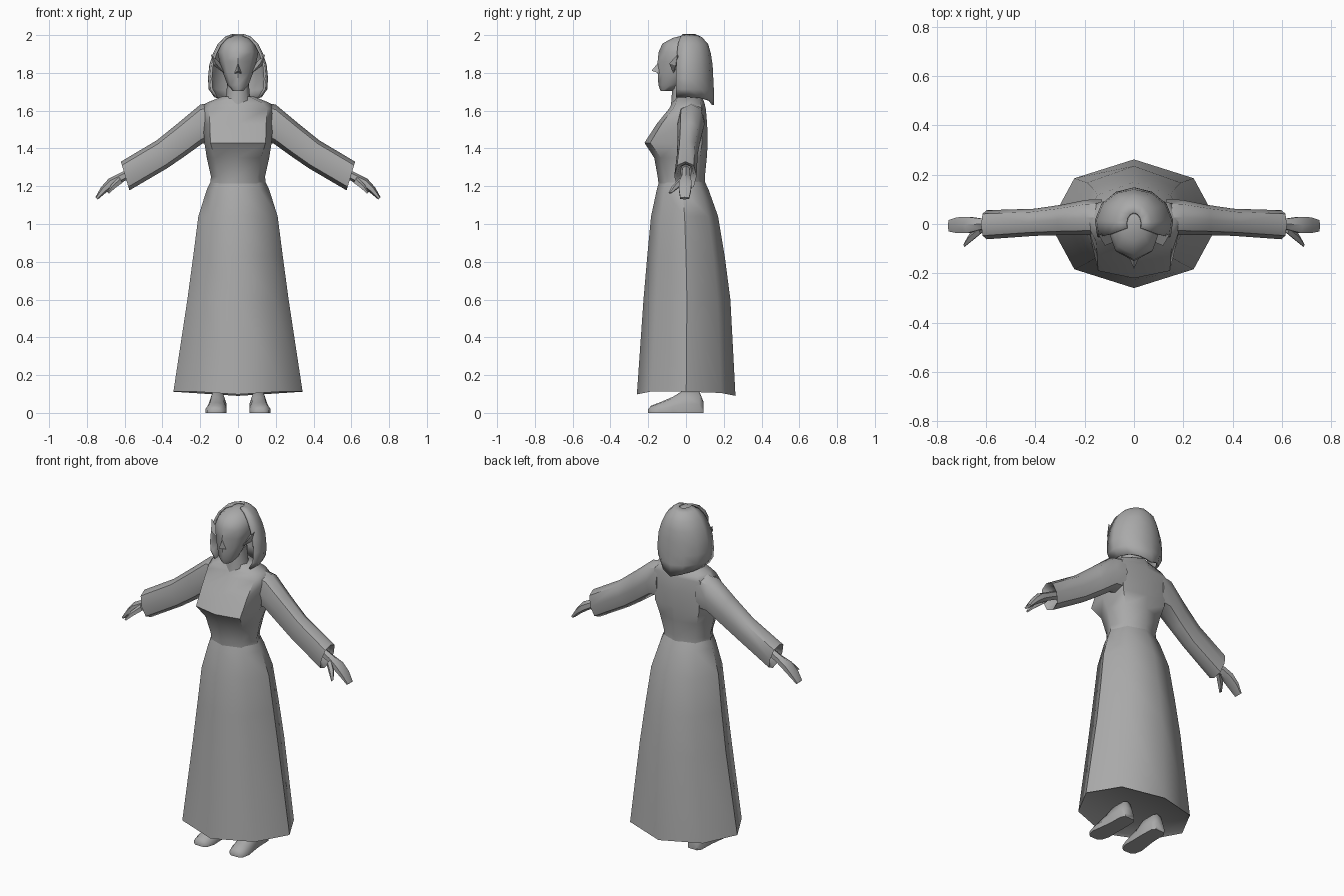
import bpy, bmesh, math
from mathutils import Vector

if "Cube" in bpy.data.objects:
    bpy.data.objects.remove(bpy.data.objects["Cube"])

grey = bpy.data.materials.new("plain_grey")
grey.diffuse_color = (0.4, 0.4, 0.4, 1)
grey.use_nodes = True
grey.node_tree.nodes["Principled BSDF"].inputs["Base Color"].default_value = grey.diffuse_color


def finish(name, bm, angle=50):
    bmesh.ops.recalc_face_normals(bm, faces=bm.faces)
    mesh = bpy.data.meshes.new(name)
    bm.to_mesh(mesh)
    bm.free()
    ob = bpy.data.objects.new(name, mesh)
    bpy.context.collection.objects.link(ob)
    mesh.materials.append(grey)
    bpy.ops.object.select_all(action='DESELECT')
    ob.select_set(True)
    bpy.context.view_layer.objects.active = ob
    bpy.ops.object.shade_smooth_by_angle(angle=math.radians(angle))
    return ob


def ring(c, u, v, n=8, square=1.0):
    """Ellipse of n points; square > 1 pushes the diagonal points outward."""
    c, u, v = Vector(c), Vector(u), Vector(v)
    pts = []
    for i in range(n):
        a = 2 * math.pi * i / n
        k = 1 + (square - 1) * abs(math.sin(2 * a))
        pts.append(c + (u * math.cos(a) + v * math.sin(a)) * k)
    return pts


def loft(name, rings, closed=True, angle=50):
    """Skin a row of rings; closed rings get end caps."""
    bm = bmesh.new()
    rows = [[bm.verts.new(p) for p in r] for r in rings]
    n = len(rows[0])
    for a, b in zip(rows, rows[1:]):
        for i in range(n if closed else n - 1):
            j = (i + 1) % n
            bm.faces.new((a[i], a[j], b[j], b[i]))
    if closed:
        bm.faces.new(rows[0])
        bm.faces.new(rows[-1])
    return finish(name, bm, angle)


def level(z, front, back, w, square=1.0):
    """Horizontal ring from its front and back y and half width."""
    return ring((0, (front + back) / 2, z), (w, 0, 0), (0, (back - front) / 2, 0), 8, square)


def span(top, bottom, y0, y1, s, n=8, square=1.0):
    """Limb ring from its top and bottom (x, z) and its y range."""
    (xt, zt), (xb, zb) = top, bottom
    c = (s * (xt + xb) / 2, (y0 + y1) / 2, (zt + zb) / 2)
    return ring(c, (s * (xt - xb) / 2, 0, (zt - zb) / 2), (0, (y1 - y0) / 2, 0), n, square)


def solid(name, verts, faces):
    bm = bmesh.new()
    vs = [bm.verts.new(v) for v in verts]
    for f in faces:
        bm.faces.new([vs[i] for i in f])
    return finish(name, bm, 30)


# Long skirt with a hem that rises at the sides
skirt = [level(*r) for r in [
    (1.235, -.14, .095, .14), (1.18, -.155, .12, .166), (1.04, -.185, .17, .21),
    (.83, -.205, .205, .237), (.60, -.225, .235, .268), (.10, -.26, .262, .342)]]
for p in skirt[-1]:
    p.z = .09 + .022 * abs(p.x) / .342 + (.008 if p.y < -.1 else 0)
skirt.append([Vector((p.x * .94, p.y * .94, p.z + .012)) for p in skirt[-1]])
loft("skirt", skirt)

# Bodice with a wide bust, shoulders and collar
loft("bodice", [level(*r) for r in [
    (1.21, -.145, .10, .148), (1.25, -.15, .10, .143), (1.35, -.168, .11, .165, 1.05),
    (1.43, -.22, .115, .178, 1.16), (1.53, -.155, .112, .185, 1.14),
    (1.61, -.09, .105, .195, 1.12), (1.64, -.075, .098, .17, 1.08),
    (1.675, -.065, .085, .085)]])

# Neck
loft("neck", [level(*r) for r in [
    (1.62, -.08, .07, .08), (1.69, -.075, .05, .062), (1.77, -.075, .05, .055)]])

# Head with a narrow face
loft("head", [level(*r) for r in [
    (1.705, -.135, -.07, .028), (1.735, -.146, -.02, .055), (1.80, -.15, .05, .08),
    (1.86, -.15, .10, .098), (1.91, -.145, .115, .108), (1.955, -.125, .105, .092),
    (1.985, -.07, .075, .06), (1.998, -.02, .03, .022)]])

# Nose
solid("nose", [(0, -.143, 1.86), (0, -.182, 1.812), (-.02, -.138, 1.795), (.02, -.138, 1.795)],
      [(0, 1, 2), (0, 3, 1), (1, 3, 2), (0, 2, 3)])

# Hair wrapped around the sides and back, open at the face
locks = []
for z, w, back, tip in [(2.0, .03, .045, 0), (1.985, .068, .08, 0), (1.95, .102, .112, 0),
                        (1.90, .128, .126, 0), (1.84, .147, .135, 0), (1.76, .154, .139, .01),
                        (1.70, .15, .142, .015), (1.63, .122, .143, .045)]:
    row = []
    for i in range(9):
        a = math.radians(-22 + 224 * i / 8)
        side = abs(math.cos(a))
        y = .0 + back * math.sin(a)
        row.append(Vector((w * math.cos(a), y, z + tip * side)))
    locks.append(row)
hair = loft("hair", locks, closed=False)
thick = hair.modifiers.new("thickness", 'SOLIDIFY')
thick.thickness = .012
thick.offset = 0

for s, side in ((1, "left"), (-1, "right")):
    # Sleeve flaring to a cuff, folded inward at the opening
    loft(side + "_sleeve", [span(*r, s, 8, 1.06) for r in [
        ((.13, 1.645), (.13, 1.43), -.045, .10), ((.20, 1.632), (.19, 1.425), -.045, .098),
        ((.31, 1.54), (.28, 1.36), -.045, .078), ((.43, 1.443), (.375, 1.295), -.048, .062),
        ((.62, 1.33), (.575, 1.178), -.062, .056), ((.60, 1.318), (.566, 1.20), -.045, .04),
        ((.55, 1.315), (.52, 1.245), -.03, .03)]])
    # Hand
    loft(side + "_hand", [span(*r, s, 6) for r in [
        ((.55, 1.308), (.53, 1.262), -.022, .022), ((.625, 1.27), (.605, 1.225), -.025, .025),
        ((.685, 1.24), (.655, 1.195), -.042, .034), ((.725, 1.195), (.70, 1.165), -.042, .032),
        ((.755, 1.142), (.742, 1.13), -.034, .02)]])
    # Thumb
    loft(side + "_thumb", [span(*r, s, 5) for r in [
        ((.63, 1.25), (.61, 1.215), -.04, .0), ((.672, 1.208), (.652, 1.185), -.075, -.035),
        ((.692, 1.168), (.682, 1.16), -.093, -.076)]])
    # Pointed ear
    solid(side + "_ear", [(s * .07, -.068, 1.795), (s * .118, -.088, 1.85), (s * .10, -.03, 1.86),
                          (s * .143, -.045, 1.898), (s * .127, -.055, 1.838)],
          [(0, 1, 4), (1, 3, 4), (4, 3, 2), (0, 4, 2), (0, 2, 1), (1, 2, 3)])
    # Foot lofted from heel to toe: y, centre x, half width, height
    foot = []
    for y, x, w, h in [(.092, .108, .03, .06), (.07, .108, .045, .115), (-.02, .108, .048, .115),
                       (-.07, .112, .05, .085), (-.14, .116, .056, .055), (-.185, .118, .045, .038),
                       (-.2, .118, .025, .02)]:
        foot.append([Vector((s * (x + dx * w), y, dz * h)) for dx, dz in
                     [(-1, 0), (1, 0), (1, .4), (.6, .9), (0, 1), (-.6, .9), (-1, .4)]])
    loft(side + "_foot", foot)
